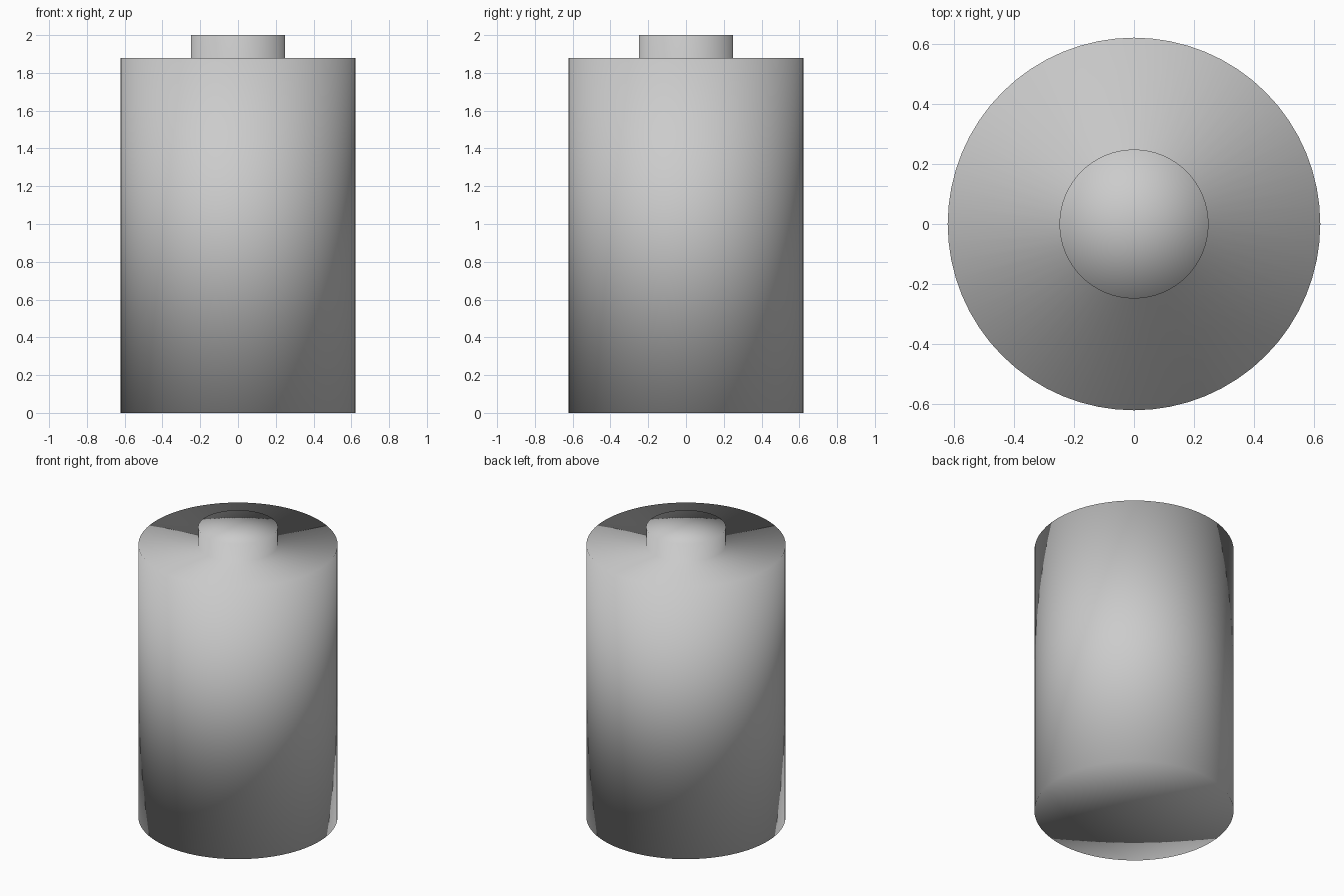
import bpy, bmesh, math

if "Cube" in bpy.data.objects:
    bpy.data.objects.remove(bpy.data.objects["Cube"])

SIDES = 64


def lathe(name, profile):
    """Revolve an (r, z) profile around z; profile starts and ends on the axis."""
    bm = bmesh.new()
    rings = []
    for r, z in profile:
        if r == 0:
            rings.append([bm.verts.new((0, 0, z))] * SIDES)
        else:
            rings.append([bm.verts.new((r * math.cos(a), r * math.sin(a), z))
                          for a in (2 * math.pi * i / SIDES for i in range(SIDES))])
    for low, high in zip(rings, rings[1:]):
        for i in range(SIDES):
            j = (i + 1) % SIDES
            # dict.fromkeys drops the repeated axis vertex, leaving a triangle
            bm.faces.new(list(dict.fromkeys((low[i], low[j], high[j], high[i]))))
    bmesh.ops.recalc_face_normals(bm, faces=bm.faces)
    for f in bm.faces:
        f.smooth = True
    mesh = bpy.data.meshes.new(name)
    bm.to_mesh(mesh)
    bm.free()
    obj = bpy.data.objects.new(name, mesh)
    bpy.context.collection.objects.link(obj)
    return obj


# Battery cell: flat base, wide can, flat shoulder and terminal, smooth shaded throughout
lathe("battery_cell", [(0, 0), (0.6225, 0), (0.6225, 1.878),
                       (0.249, 1.878), (0.249, 2.0), (0, 2.0)])
